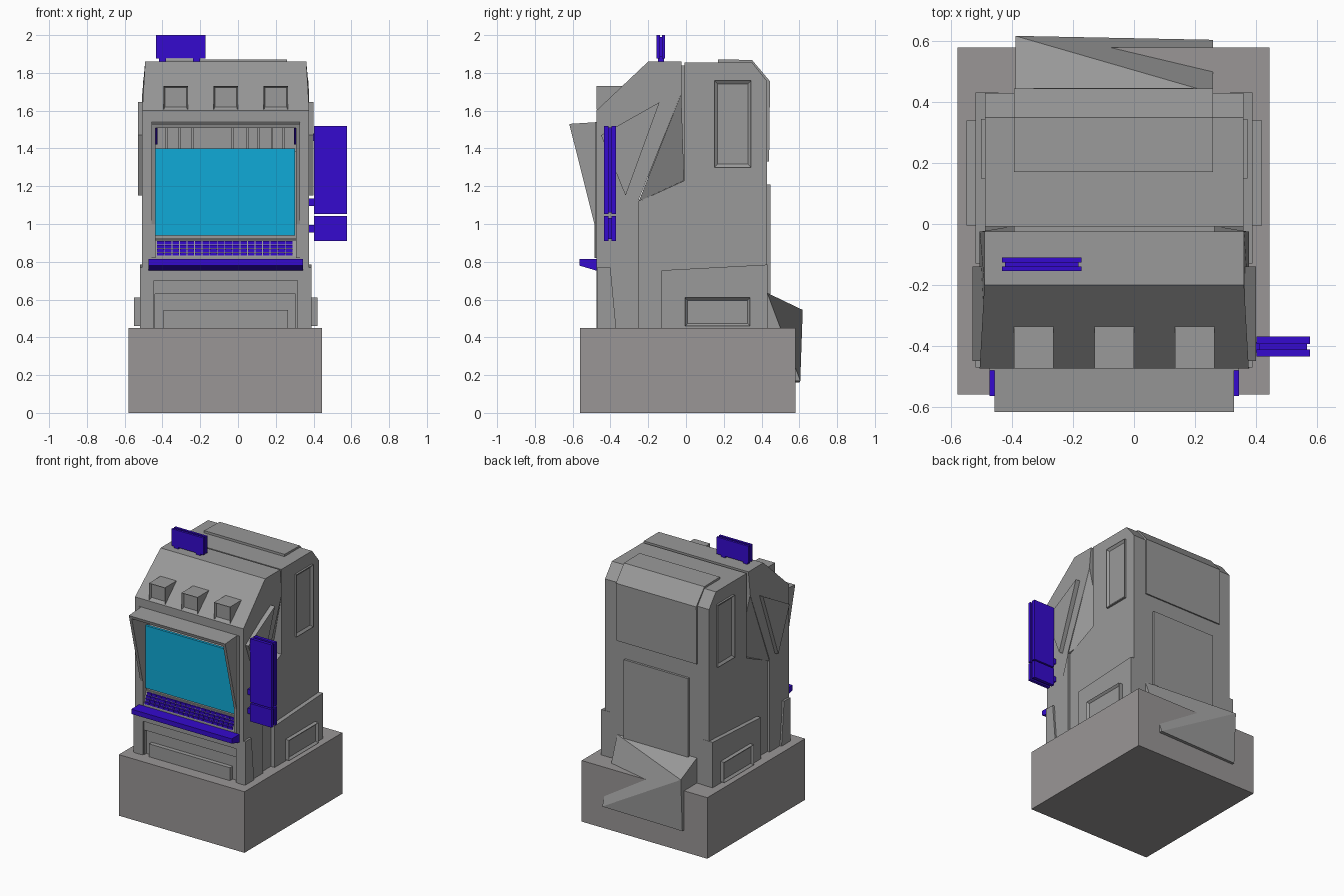
import bpy, bmesh
from mathutils import Vector

cube = bpy.data.objects.get("Cube")
if cube:
    bpy.data.objects.remove(cube, do_unlink=True)

CX = -0.065  # centre line of the booth


def material(name, rgb):
    m = bpy.data.materials.new(name)
    m.use_nodes = True
    m.diffuse_color = (*rgb, 1)
    m.node_tree.nodes["Principled BSDF"].inputs["Base Color"].default_value = (*rgb, 1)
    return m


BASE = material("warm grey", (0.32, 0.305, 0.305))
GREY = material("grey", (0.32, 0.32, 0.32))
PURPLE = material("violet", (0.035, 0.003, 0.62))
CYAN = material("screen cyan", (0.005, 0.40, 0.68))


def finish(name, bm, mat):
    bmesh.ops.recalc_face_normals(bm, faces=bm.faces)
    me = bpy.data.meshes.new(name)
    bm.to_mesh(me)
    bm.free()
    me.materials.append(mat)
    ob = bpy.data.objects.new(name, me)
    bpy.context.collection.objects.link(ob)
    return ob


def prism(name, profile, x0, x1, mat=GREY):
    """Extrude a (y, z) profile from x0 to x1."""
    bm = bmesh.new()
    face = bm.faces.new([bm.verts.new((x0, y, z)) for y, z in profile])
    ext = bmesh.ops.extrude_face_region(bm, geom=[face])
    moved = [v for v in ext["geom"] if isinstance(v, bmesh.types.BMVert)]
    bmesh.ops.translate(bm, verts=moved, vec=(x1 - x0, 0, 0))
    return finish(name, bm, mat)


def box(name, x, y, z, mat=GREY):
    return prism(name, [(y[0], z[0]), (y[1], z[0]), (y[1], z[1]), (y[0], z[1])], x[0], x[1], mat)


def hull(name, points, mat=GREY):
    bm = bmesh.new()
    for p in points:
        bm.verts.new(p)
    bmesh.ops.convex_hull(bm, input=bm.verts)
    return finish(name, bm, mat)


def recess(ob, direction, border, depth):
    """Inset the face looking along direction and push it in."""
    d = Vector(direction)
    bm = bmesh.new()
    bm.from_mesh(ob.data)
    bm.normal_update()
    faces = [f for f in bm.faces if f.normal.dot(d) > 0.9]
    bmesh.ops.inset_region(bm, faces=faces, thickness=border)
    bmesh.ops.translate(bm, verts=list({v for f in faces for v in f.verts}), vec=-d * depth)
    bm.to_mesh(ob.data)
    bm.free()


def cut(ob, x, y, z):
    """Subtract a box from ob."""
    tool = box("cutter", x, y, z)
    mod = ob.modifiers.new("cut", "BOOLEAN")
    mod.operation, mod.solver, mod.object = "DIFFERENCE", "EXACT", tool
    bpy.context.view_layer.update()
    result = bpy.data.meshes.new_from_object(ob.evaluated_get(bpy.context.evaluated_depsgraph_get()))
    ob.modifiers.clear()
    ob.data = result
    bpy.data.objects.remove(tool, do_unlink=True)


def sides(half_in, half_out):
    """Yield the direction and x range of a part on each flank."""
    for s in (-1, 1):
        yield s, sorted((CX + s * half_in, CX + s * half_out))


# Plinth
box("plinth", (-0.58, 0.445), (-0.56, 0.58), (0, 0.45), BASE)

# Front cabinet, narrowing slightly at the top
front = prism("front_cabinet", [(-0.475, 0.45), (-0.25, 0.45), (-0.25, 1.13), (-0.025, 1.69),
              (-0.025, 1.86), (-0.2, 1.86), (-0.475, 1.6)], CX - 0.442, CX + 0.442)
for v in front.data.vertices:
    if v.co.z > 1.8:
        v.co.x = CX + (v.co.x - CX) * 0.965
cut(front, (-0.44, 0.31), (-0.7, -0.27), (0.82, 1.52))
cut(front, (-0.455, 0.33), (-0.7, -0.46), (0.4, 0.70))
cut(front, (-0.44, 0.305), (-0.7, -0.44), (0.4, 0.63))
box("coin_tray", (-0.395, 0.265), (-0.472, -0.43), (0.45, 0.545))

# Rear cabinet and the sloped filler between the two
prism("rear_cabinet", [(-0.25, 0.45), (-0.25, 1.12), (-0.008, 1.23), (-0.008, 1.855), (0.35, 1.855),
      (0.43, 1.755), (0.43, 0.45)], CX - 0.424, CX + 0.424)
box("inner_core", (CX - 0.33, CX + 0.33), (-0.2, 0.05), (1.0, 1.84))
hull("side_filler", [(CX + s * h, y, z) for s in (-1, 1)
     for h, y, z in ((0.44, -0.25, 1.12), (0.44, -0.025, 1.69), (0.35, -0.01, 1.23))])

# Flank details
for s, x in sides(0.38, 0.455):
    prism("side_skirt", [(-0.13, 0.45), (-0.13, 0.755), (0.432, 0.785), (0.432, 0.45)], *x)
    prism("front_foot", [(-0.472, 0.45), (-0.472, 0.77), (-0.4, 0.77), (-0.37, 0.45)], *x)
for s, x in sides(0.40, 0.485):
    recess(box("side_vent", x, (-0.005, 0.34), (0.46, 0.61)), (s, 0, 0), 0.02, 0.015)
for s, x in sides(0.40, 0.438):
    recess(box("side_window", x, (0.15, 0.345), (1.30, 1.76)), (s, 0, 0), 0.025, 0.013)
for s, x in sides(0.43, 0.465):
    prism("side_wedge", [(-0.14, 1.645), (-0.45, 1.47), (-0.32, 1.15)], *x)

# Roof and back panels
prism("roof_panel", [(0.17, 1.84), (0.17, 1.872), (0.35, 1.868), (0.445, 1.755), (0.44, 1.33),
      (0.42, 1.33), (0.41, 1.7), (0.33, 1.84)], -0.395, 0.26)
box("back_door", (-0.33, 0.195), (0.42, 0.447), (0.63, 1.21))
hull("back_chute", [(0.26, 0.43, 0.635), (0.26, 0.605, 0.17), (0.26, 0.43, 0.17), (-0.39, 0.43, 0.635),
     (-0.39, 0.618, 0.545), (-0.39, 0.6, 0.16), (-0.39, 0.43, 0.16)])

# Spotlights on the brow
for i in (-1, 0, 1):
    c = CX + i * 0.265
    lamp = box("spotlight", (c - 0.065, c + 0.065), (-0.474, -0.31), (1.605, 1.73))
    recess(lamp, (0, -1, 0), 0.012, 0.02)

# Visor around the screen
for s, x in sides(0.372, 0.393):
    prism("visor_cheek", [(-0.46, 0.82), (-0.485, 0.82), (-0.485, 1.0), (-0.618, 1.53), (-0.46, 1.53)], *x)
for s, x in sides(0.362, 0.371):
    prism("visor_gusset", [(-0.59, 1.51), (-0.46, 1.51), (-0.46, 1.42)], *x, PURPLE)
prism("visor_top", [(-0.618, 1.53), (-0.612, 1.508), (-0.46, 1.515), (-0.46, 1.54)], CX - 0.393, CX + 0.393)
for s, x in sides(0.393, 0.41):
    box("frame_strip", x, (-0.482, -0.46), (0.82, 1.54))

# Screen, its housing and the ribs above it
box("screen", (-0.437, 0.303), (-0.455, -0.435), (0.94, 1.4), CYAN)
box("screen_housing", (-0.44, 0.31), (-0.437, -0.29), (0.92, 1.385))
for x in (-0.38, -0.31, -0.24, -0.03, 0.05, 0.11, 0.18, 0.24):
    box("recess_rib", (x - 0.006, x + 0.006), (-0.36, -0.26), (1.38, 1.51))

# Keyboard on a sloping deck
prism("keyboard_deck", [(-0.475, 0.82), (-0.475, 0.828), (-0.44, 0.915), (-0.3, 0.93), (-0.3, 0.82)], -0.44, 0.31)
COLS = 18
pitch = 0.72 / COLS
for row in range(4):
    y, z = -0.478 + row * 0.009, 0.832 + row * 0.02
    for col in range(COLS):
        x = -0.43 + col * pitch
        box("key", (x + 0.002, x + pitch - 0.002), (y, y + 0.025), (z, z + 0.017), PURPLE)

# Front shelf
prism("front_shelf", [(-0.565, 0.815), (-0.47, 0.815), (-0.47, 0.752), (-0.565, 0.78)], -0.475, 0.345, PURPLE)


def sign(name, x, y, z):
    """Two plates around a thinner core."""
    t = (y[1] - y[0]) * 0.36
    box(name + "_front", x, (y[0], y[0] + t), z, PURPLE)
    box(name + "_back", x, (y[1] - t, y[1]), z, PURPLE)
    box(name + "_core", (x[0] + 0.01, x[1] - 0.01), (y[0] + 0.01, y[1] - 0.01), (z[0] + 0.01, z[1] - 0.01), PURPLE)


# Roof sign and flank signs with their brackets
sign("roof_sign", (-0.433, -0.172), (-0.155, -0.11), (1.875, 2.0))
for x in (-0.4, -0.22):
    box("roof_sign_leg", (x - 0.018, x + 0.018), (-0.148, -0.117), (1.83, 1.89), PURPLE)
sign("tall_side_sign", (0.403, 0.578), (-0.435, -0.37), (1.052, 1.52))
sign("short_side_sign", (0.403, 0.578), (-0.435, -0.37), (0.91, 1.042))
for z in (1.46, 1.115, 0.975):
    box("side_sign_bracket", (0.36, 0.42), (-0.422, -0.388), (z - 0.02, z + 0.02), PURPLE)
